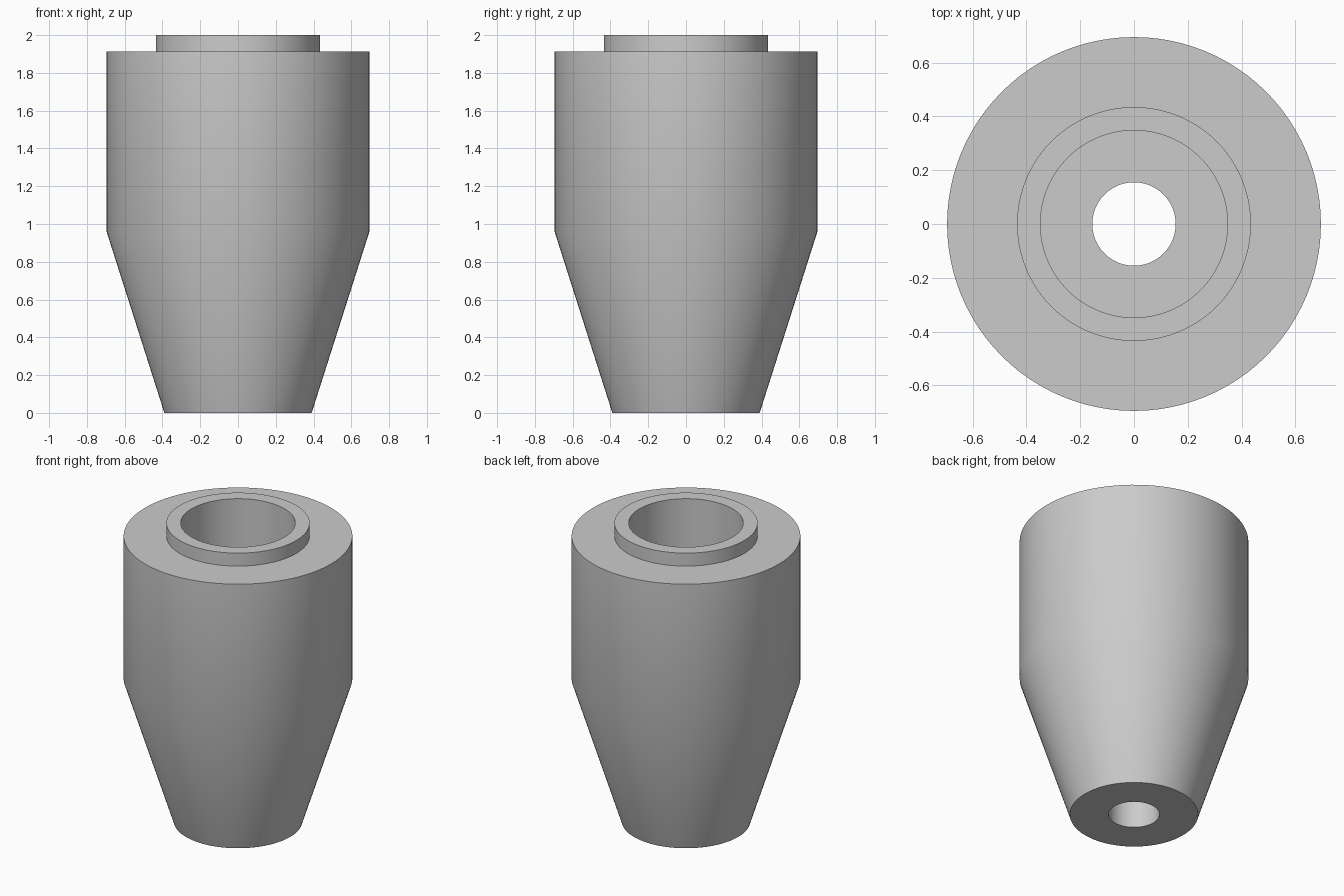
import bpy, bmesh, math

cube = bpy.data.objects.get("Cube")
if cube:
    bpy.data.objects.remove(cube, do_unlink=True)

SIDES = 96

# Plain grey material
grey = bpy.data.materials.new("plain grey")
grey.use_nodes = True
colour = (0.6, 0.6, 0.6, 1)
grey.diffuse_color = colour
grey.node_tree.nodes["Principled BSDF"].inputs["Base Color"].default_value = colour


def lathe(name, profile):
    """Revolve a closed (radius, height) profile around z."""
    bm = bmesh.new()
    verts = [bm.verts.new((r, 0, z)) for r, z in profile]
    edges = [bm.edges.new((v, verts[(i + 1) % len(verts)])) for i, v in enumerate(verts)]
    bmesh.ops.spin(bm, geom=verts + edges, cent=(0, 0, 0), axis=(0, 0, 1),
                   angle=math.tau, steps=SIDES, use_merge=False)
    bmesh.ops.remove_doubles(bm, verts=bm.verts[:], dist=0.0001)
    bmesh.ops.recalc_face_normals(bm, faces=bm.faces[:])
    mesh = bpy.data.meshes.new(name)
    bm.to_mesh(mesh)
    bm.free()
    mesh.materials.append(grey)
    obj = bpy.data.objects.new(name, mesh)
    bpy.context.collection.objects.link(obj)
    bpy.ops.object.select_all(action="DESELECT")
    obj.select_set(True)
    bpy.context.view_layer.objects.active = obj
    bpy.ops.object.shade_smooth_by_angle(angle=math.radians(30))
    return obj


# Tapered body with raised collar, wide counterbore and narrow through hole
lathe("tapered_sleeve", [
    (0.155, 0), (0.39, 0),            # bottom ring
    (0.695, 0.957), (0.695, 1.913),   # taper and straight wall
    (0.435, 1.913), (0.435, 2),       # shoulder and collar
    (0.348, 2), (0.348, 0.957),       # counterbore
    (0.155, 0.957),                   # inner ledge
])
